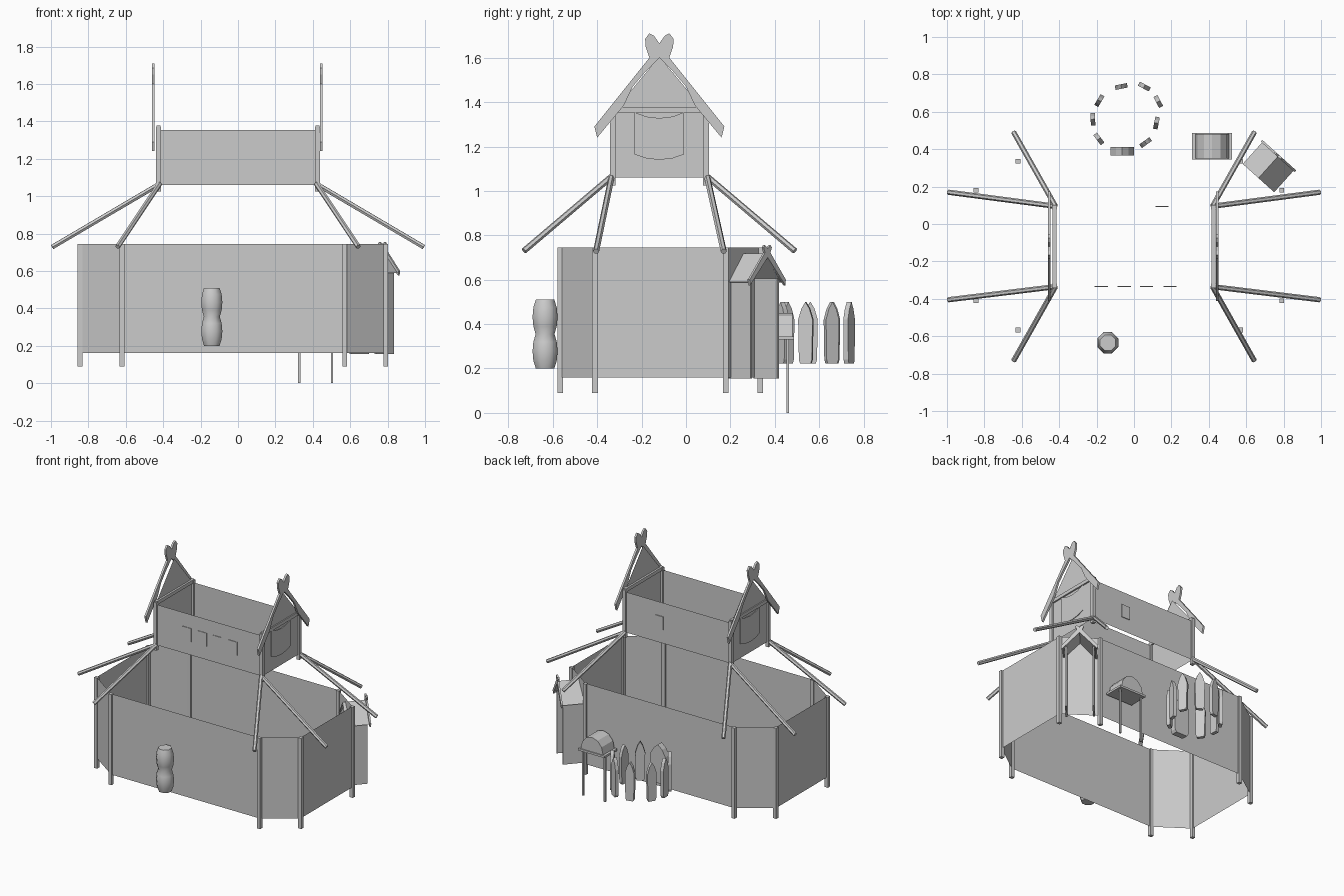
import bpy, bmesh, math
from mathutils import Vector as V

if "Cube" in bpy.data.objects:
    bpy.data.objects.remove(bpy.data.objects["Cube"])

X, Y, Z = V((1, 0, 0)), V((0, 1, 0)), V((0, 0, 1))


def finish(name, verts, faces, recalc=True):
    me = bpy.data.meshes.new(name)
    me.from_pydata([tuple(v) for v in verts], [], faces)
    if recalc:
        bm = bmesh.new()
        bm.from_mesh(me)
        bmesh.ops.recalc_face_normals(bm, faces=bm.faces)
        bm.to_mesh(me)
        bm.free()
    ob = bpy.data.objects.new(name, me)
    bpy.context.collection.objects.link(ob)
    return ob


def prism(name, pts, depth, origin, u, v=Z):
    """Profile pts in the u/v plane, extruded symmetrically along the plane normal."""
    w = u.cross(v).normalized() * depth / 2
    o, n = V(origin), len(pts)
    vs = [o + u * a + v * b - w for a, b in pts] + [o + u * a + v * b + w for a, b in pts]
    fs = [tuple(range(n)), tuple(range(2 * n - 1, n - 1, -1))]
    fs += [(i, (i + 1) % n, (i + 1) % n + n, i + n) for i in range(n)]
    return finish(name, vs, fs)


def box(name, x0, x1, y0, y1, z0, z1):
    return prism(name, [(x0, z0), (x1, z0), (x1, z1), (x0, z1)], y1 - y0, (0, (y0 + y1) / 2, 0), X)


def post(name, x, y, z0, z1, s=0.0125):
    return box(name, x - s, x + s, y - s, y + s, z0, z1)


def pole(name, a, b, r=0.014, sides=6):
    a, b = V(a), V(b)
    d = (b - a).normalized()
    u = d.cross(Z).normalized()
    v = u.cross(d)
    ring = [(r * math.cos(math.tau * i / sides), r * math.sin(math.tau * i / sides)) for i in range(sides)]
    return prism(name, ring, (b - a).length, (a + b) / 2, u, v)


def sheet_ring(name, corners, z0, z1):
    """Thin wall sheets around a closed outline."""
    n = len(corners)
    vs = [V((x, y, z)) for z in (z0, z1) for x, y in corners]
    fs = [(i, (i + 1) % n, (i + 1) % n + n, i + n) for i in range(n)]
    return finish(name, vs, fs, False)


def mirrored(outer, inner):
    """Closed symmetrical profile: outer runs bottom to top, inner runs top to bottom."""
    left = [(-a, b) for a, b in reversed(outer) if a > 0]
    back = [(-a, b) for a, b in reversed(inner) if a > 0]
    return outer + left + back + inner


# lower hall walls and corner posts
lower = [(-0.62, -0.567), (0.57, -0.567), (0.79, -0.41), (0.79, 0.18),
         (0.57, 0.335), (-0.62, 0.335), (-0.845, 0.18), (-0.845, -0.41)]
sheet_ring("lower_wall", lower, 0.16, 0.745)
for x, y in lower:
    post("lower_post", x, y, 0.09, 0.745)

# upper hall walls and corner posts
upper = [(-0.425, -0.33), (0.425, -0.33), (0.425, 0.09), (-0.425, 0.09)]
sheet_ring("upper_wall", upper, 1.06, 1.353)
for x, y in upper:
    post("upper_post", x, y, 1.025, 1.37)

# windows
for x in (-0.175, -0.052, 0.067, 0.193):
    box("front_window", x - 0.035, x + 0.035, -0.336, -0.332, 1.16, 1.255)
box("back_window", 0.115, 0.185, 0.092, 0.097, 1.16, 1.255)

# gable ends: beam, infill, carved barge boards, hanging panel
barge = mirrored(
    [(0.28, 1.24), (0.293, 1.29), (0.045, 1.6), (0.062, 1.65), (0.064, 1.685), (0.045, 1.71),
     (0.025, 1.7), (0, 1.665)],
    [(0, 1.6), (0.06, 1.54), (0.12, 1.47), (0.16, 1.385)])
for s in (-1, 1):
    box("gable_beam", s * 0.425 - 0.011, s * 0.425 + 0.011, -0.335, 0.095, 1.353, 1.378)
    finish("gable_infill", [V((s * 0.428, -0.12 + u, z)) for u, z in
           ((-0.205, 1.36), (0.205, 1.36), (0, 1.605))], [(0, 1, 2) if s > 0 else (2, 1, 0)], False)
    prism("barge_board", barge, 0.014, (s * 0.45 - 0.004, -0.12, 0), Y)
    hang = [(-0.112, 1.355), (-0.06, 1.335), (0, 1.328), (0.06, 1.335), (0.112, 1.355),
            (0.112, 1.165), (0.06, 1.147), (0, 1.14), (-0.06, 1.147), (-0.112, 1.165)]
    prism("gable_panel", hang, 0.004, (s * 0.43, -0.12, 0), Y)

# sloping rafters from the upper corners
for s in (-1, 1):
    for y, y_side, y_end in ((0.095, 0.17, 0.49), (-0.335, -0.405, -0.73)):
        top = (s * 0.42, y, 1.065)
        pole("side_rafter", top, (s * 0.993, y_side, 0.728))
        pole("end_rafter", top, (s * 0.643, y_end, 0.73))

# angled porch on the back right corner
a = math.radians(48)
d = V((math.cos(a), math.sin(a), 0))
l = V((math.sin(a), -math.cos(a), 0))
base = V((0.665, 0.245, 0))
for s in (-1, 1):
    c = base + d * 0.075 + l * s * 0.09
    prism("porch_side", [(-0.006, 0.155), (0.006, 0.155), (0.006, 0.605), (-0.006, 0.605)], 0.145, c, l)
prism("porch_roof", [(-0.113, 0.59), (0, 0.718), (0.113, 0.59), (0.103, 0.588), (0, 0.702), (-0.103, 0.588)],
      0.155, base + d * 0.078, l)
porch_barge = mirrored([(0.118, 0.575), (0.122, 0.6), (0.018, 0.722), (0.028, 0.745), (0.018, 0.756), (0, 0.74)],
                       [(0, 0.7)])
prism("porch_barge", porch_barge, 0.012, base + d * 0.16, l)

# stacked barrels by the front wall
prof = [(0.045, 0.2), (0.057, 0.235), (0.061, 0.278), (0.057, 0.32), (0.046, 0.355),
        (0.057, 0.39), (0.061, 0.432), (0.057, 0.475), (0.045, 0.51)]
vs = [V((-0.14 + r * math.cos(math.tau * (i + 0.5) / 8), -0.635 + r * math.sin(math.tau * (i + 0.5) / 8), z))
      for r, z in prof for i in range(8)]
fs = [(k * 8 + i, k * 8 + (i + 1) % 8, k * 8 + 8 + (i + 1) % 8, k * 8 + 8 + i)
      for k in range(len(prof) - 1) for i in range(8)]
fs += [tuple(range(7, -1, -1)), tuple(range(len(vs) - 8, len(vs)))]
barrels = finish("stacked_barrels", vs, fs)
bpy.context.view_layer.objects.active = barrels
barrels.select_set(True)
bpy.ops.object.shade_smooth_by_angle(angle=math.radians(50))

# arched shelf on two legs behind the hall
box("shelf_board", 0.31, 0.525, 0.345, 0.487, 0.33, 0.345)
arch = [(0.09 * math.cos(math.pi * i / 6), 0.345 + 0.105 * math.sin(math.pi * i / 6)) for i in range(7)]
prism("arched_chest", arch, 0.13, (0.418, 0.415, 0), X)
for x in (0.328, 0.502):
    post("shelf_leg", x, 0.458, 0, 0.335, 0.006)

# ring of pointed standing planks
centre = V((-0.035, 0.57, 0))


def plank(name, x, y, half, thick):
    r = (V((x, y, 0)) - centre).normalized() if name == "ring_plank" else Y
    u = r.cross(Z)
    pts = mirrored([(half * 0.72, 0.222), (half * 0.9, 0.24), (half, 0.42), (half * 0.55, 0.47), (0, 0.5)], [])
    prism(name, pts, thick, (x, y, 0), u)


for x, y in ((-0.068, 0.735), (0.055, 0.735), (0.13, 0.655), (0.12, 0.54), (0.062, 0.435),
             (-0.188, 0.455), (-0.22, 0.56), (-0.185, 0.66)):
    plank("ring_plank", x, y, 0.033, 0.024)
plank("large_plank", -0.063, 0.39, 0.062, 0.045)
